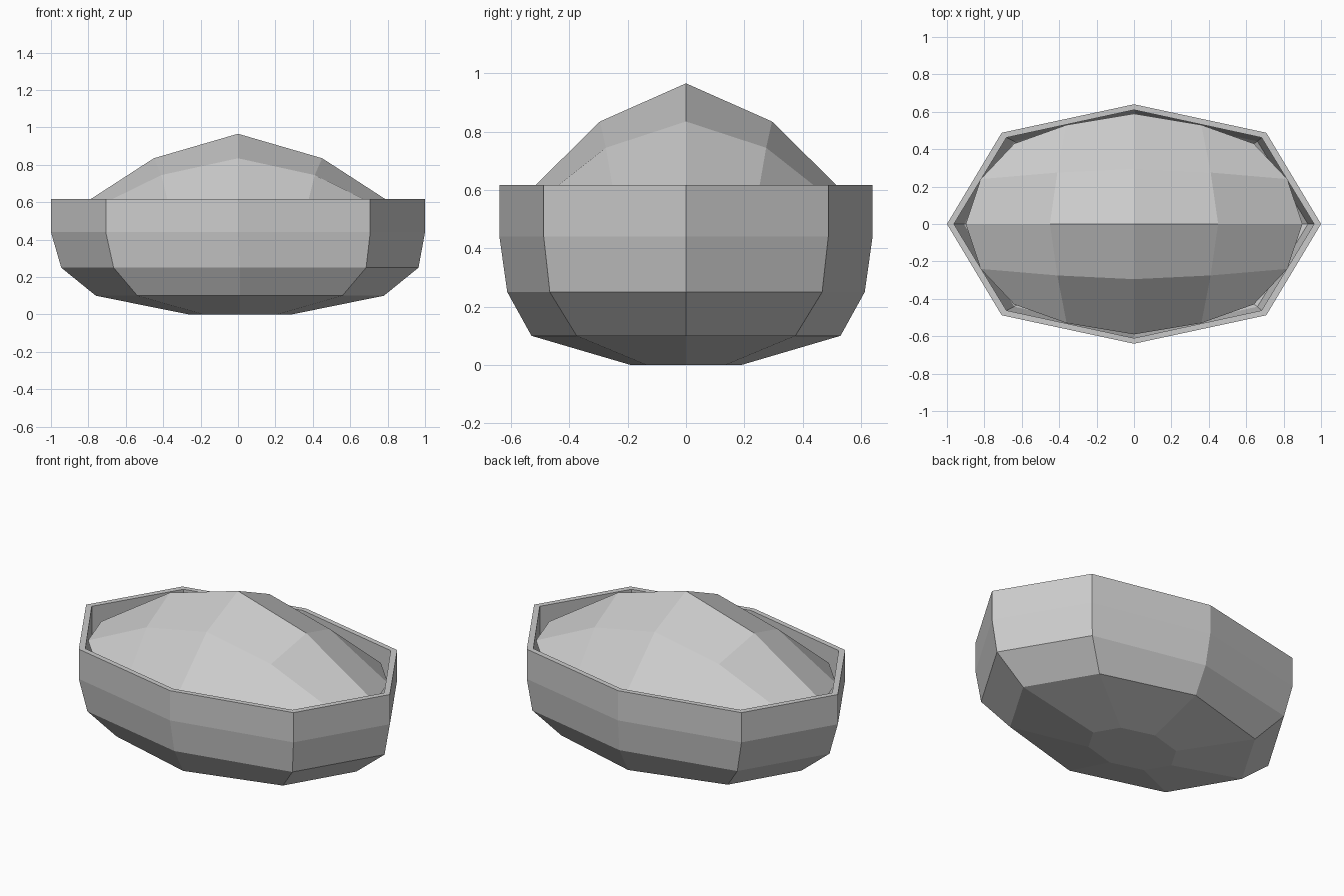
import bpy, bmesh

if "Cube" in bpy.data.objects:
    bpy.data.objects.remove(bpy.data.objects["Cube"])


def finish(bm, name):
    bmesh.ops.recalc_face_normals(bm, faces=bm.faces[:])
    mesh = bpy.data.meshes.new(name)
    bm.to_mesh(mesh)
    bm.free()
    obj = bpy.data.objects.new(name, mesh)
    bpy.context.collection.objects.link(obj)
    return obj


def octagon(bm, z, rx, ry, cx, cy, shift):
    """Eight-sided ring: axis radii rx, ry and corner position cx, cy."""
    pts = [(rx, 0), (cx, cy), (0, ry), (-cx, cy),
           (-rx, 0), (-cx, -cy), (0, -ry), (cx, -cy)]
    return [bm.verts.new((x + shift, y, z)) for x, y in pts]


# Bowl: outer wall from the foot up, over the rim, down the inner wall
profile = [
    (0.00, 0.275, 0.19, 0.195, 0.135, 0.012),
    (0.10, 0.77, 0.53, 0.548, 0.375, 0.010),
    (0.25, 0.955, 0.613, 0.675, 0.467, 0.010),
    (0.44, 1.0, 0.64, 0.707, 0.488, 0.0),
    (0.617, 1.0, 0.64, 0.707, 0.488, 0.0),
    (0.617, 0.963, 0.61, 0.682, 0.462, 0.0),
    (0.44, 0.963, 0.61, 0.682, 0.462, 0.0),
    (0.26, 0.92, 0.583, 0.65, 0.442, 0.010),
    (0.13, 0.75, 0.51, 0.53, 0.36, 0.010),
    (0.04, 0.27, 0.185, 0.19, 0.13, 0.012),
]
bm = bmesh.new()
rings = [octagon(bm, *p) for p in profile]
for a, b in zip(rings, rings[1:]):
    for i in range(8):
        j = (i + 1) % 8
        bm.faces.new((a[i], a[j], b[j], b[i]))
bm.faces.new(rings[0])
bm.faces.new(rings[-1])
finish(bm, "bowl")

# Filling: a square grid domed into a round mound, mirrored by sign
quarter = {
    (0, 0): (0, 0, 0.966), (1, 0): (0.45, 0, 0.835), (0, 1): (0, 0.295, 0.835),
    (1, 1): (0.41, 0.275, 0.745), (2, 0): (0.90, 0, 0.544),
    (2, 1): (0.82, 0.24, 0.544), (2, 2): (0.64, 0.43, 0.544),
    (1, 2): (0.36, 0.53, 0.544), (0, 2): (0, 0.59, 0.544),
}
bm = bmesh.new()
grid = {}
for i in range(-2, 3):
    for j in range(-2, 3):
        x, y, z = quarter[abs(i), abs(j)]
        grid[i, j] = bm.verts.new((x if i > 0 else -x, y if j > 0 else -y, z))
for i in range(-2, 2):
    for j in range(-2, 2):
        bm.faces.new((grid[i, j], grid[i + 1, j], grid[i + 1, j + 1], grid[i, j + 1]))
finish(bm, "filling_mound")
